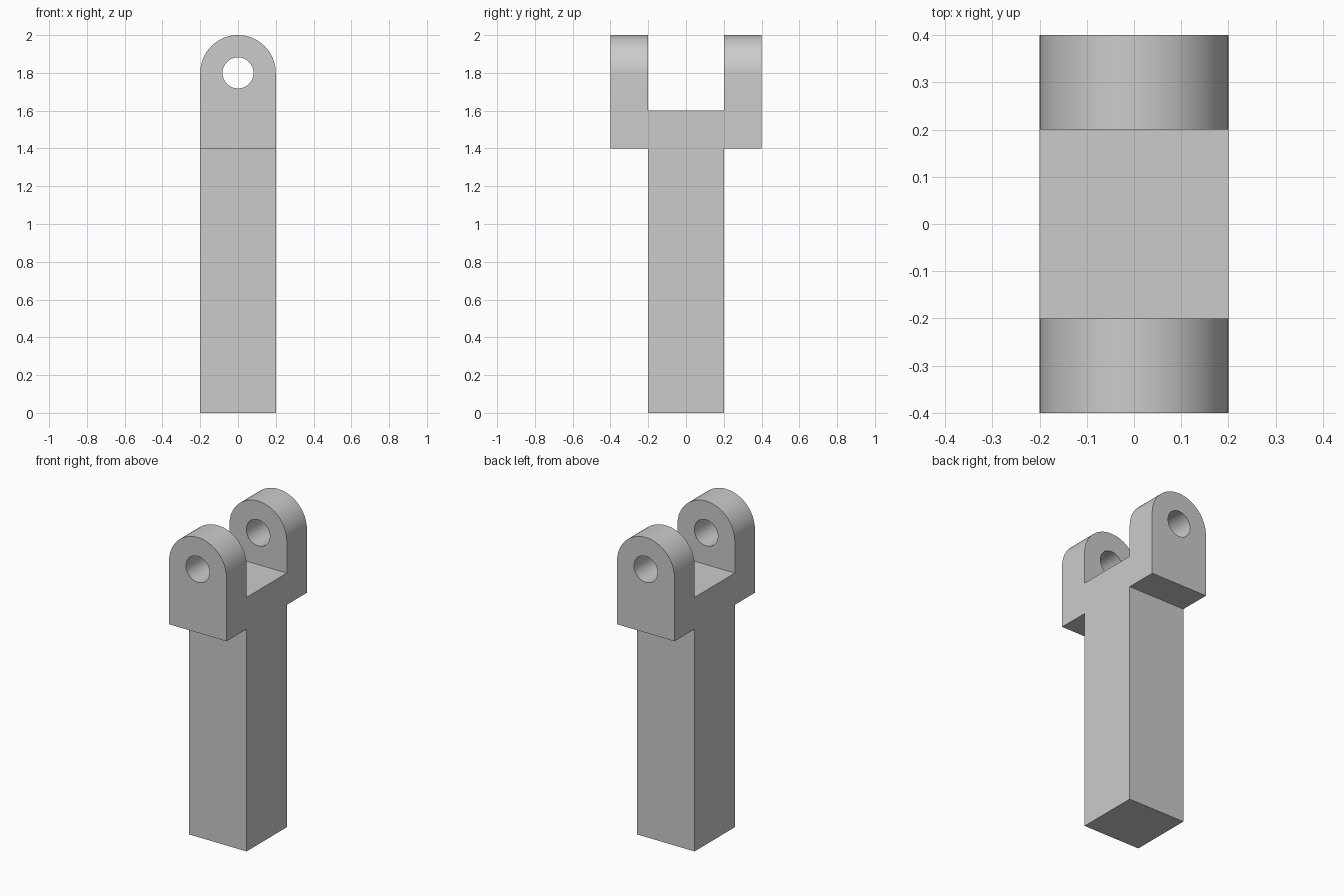
import bpy, bmesh, math
from mathutils import Vector

cube = bpy.data.objects.get("Cube")
if cube:
    bpy.data.objects.remove(cube, do_unlink=True)

HALF = 0.2        # half width of the shaft
EYE_Z = 1.8       # height of the pin hole
HOLE_R = 0.082
SEGMENTS = 64

steel = bpy.data.materials.new("light_grey_steel")
steel.use_nodes = True
grey = (0.6, 0.6, 0.6, 1)
steel.diffuse_color = grey
steel.node_tree.nodes["Principled BSDF"].inputs["Base Color"].default_value = grey


def prism(name, points, depth):
    """Extrude a closed outline symmetrically along the depth vector."""
    depth = Vector(depth)
    bm = bmesh.new()
    face = bm.faces.new([bm.verts.new(Vector(p) - depth / 2) for p in points])
    moved = bmesh.ops.extrude_face_region(bm, geom=[face])["geom"]
    bmesh.ops.translate(bm, vec=depth,
                        verts=[v for v in moved if isinstance(v, bmesh.types.BMVert)])
    bmesh.ops.recalc_face_normals(bm, faces=bm.faces)
    mesh = bpy.data.meshes.new(name)
    bm.to_mesh(mesh)
    bm.free()
    mesh.materials.append(steel)
    obj = bpy.data.objects.new(name, mesh)
    bpy.context.collection.objects.link(obj)
    return obj


def arc(radius, sweep, count):
    return [(radius * math.cos(sweep * i / count), 0,
             EYE_Z + radius * math.sin(sweep * i / count)) for i in range(count + 1)]


def cut(target, cutter, operation):
    mod = target.modifiers.new(cutter.name, 'BOOLEAN')
    mod.operation, mod.solver, mod.object = operation, 'EXACT', cutter
    bpy.context.view_layer.objects.active = target
    bpy.ops.object.modifier_apply(modifier=mod.name)
    bpy.data.objects.remove(cutter, do_unlink=True)


# Shaft and forked head as one side profile, mirrored across y
half = [(HALF, 0), (HALF, 1.4), (0.4, 1.4), (0.4, 2.1), (HALF, 2.1), (HALF, 1.6)]
side = half + [(-y, z) for y, z in reversed(half)]
clevis = prism("forked_rod", [(0, y, z) for y, z in side], (0.6, 0, 0))

# Round-topped front outline trims the width and both lugs
outline = arc(HALF, math.pi, SEGMENTS // 2) + [(-HALF, 0, -0.1), (HALF, 0, -0.1)]
cut(clevis, prism("outline_trim", outline, (0, 1, 0)), 'INTERSECT')

# Pin hole through both lugs
hole = arc(HOLE_R, 2 * math.pi, SEGMENTS)[:-1]
cut(clevis, prism("pin_hole", hole, (0, 1, 0)), 'DIFFERENCE')

# Smooth curved surfaces, crisp edges
bpy.ops.object.select_all(action='DESELECT')
clevis.select_set(True)
bpy.context.view_layer.objects.active = clevis
bpy.ops.object.shade_smooth_by_angle(angle=math.radians(30))
